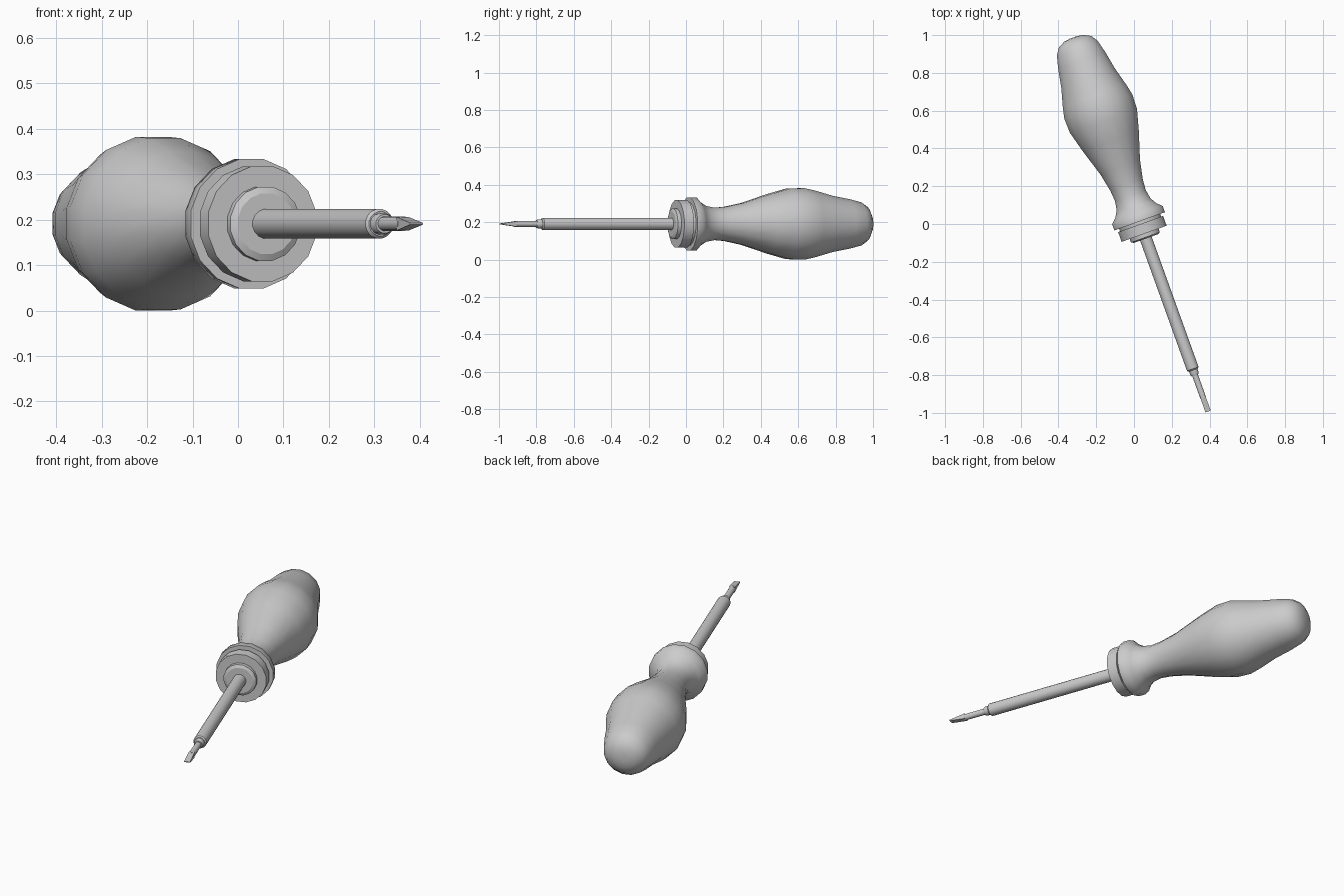
import bpy, bmesh, math
from mathutils import Matrix, Vector

if "Cube" in bpy.data.objects:
    bpy.data.objects.remove(bpy.data.objects["Cube"])

SIDES = 16
PLACE = Matrix.Translation((0.035, 0.0, 0.191)) @ Matrix.Rotation(math.radians(19.8), 4, 'Z')

grey = bpy.data.materials.new("plain_grey")
grey.use_nodes = True
colour = (0.6, 0.6, 0.6, 1)
grey.diffuse_color = colour
grey.node_tree.nodes["Principled BSDF"].inputs["Base Color"].default_value = colour


def finish(name, bm, angle):
    """Turn a bmesh into a placed, shaded object."""
    bmesh.ops.recalc_face_normals(bm, faces=bm.faces)
    mesh = bpy.data.meshes.new(name)
    bm.to_mesh(mesh)
    bm.free()
    mesh.materials.append(grey)
    obj = bpy.data.objects.new(name, mesh)
    bpy.context.collection.objects.link(obj)
    obj.matrix_world = PLACE
    bpy.ops.object.select_all(action='DESELECT')
    obj.select_set(True)
    bpy.context.view_layer.objects.active = obj
    bpy.ops.object.shade_smooth_by_angle(angle=math.radians(angle))
    return obj


def loft(name, sections, angle=35):
    """Join rings given as (distance along axis, half width, half height)."""
    bm = bmesh.new()
    rings = []
    for along, wide, high in sections:
        ring = []
        for i in range(SIDES):
            a = (i + 0.5) * math.tau / SIDES
            ring.append(bm.verts.new((wide * math.cos(a), along, high * math.sin(a))))
        rings.append(ring)
    for a, b in zip(rings, rings[1:]):
        for i in range(SIDES):
            j = (i + 1) % SIDES
            bm.faces.new((a[i], a[j], b[j], b[i]))
    bm.faces.new(rings[0])
    bm.faces.new(rings[-1])
    return finish(name, bm, angle)


def lathe(name, profile, angle=35):
    return loft(name, [(u, r, r) for u, r in profile], angle)


# Swelling grip with a flared front rim and rounded butt
lathe("handle", [(0.015, 0.145), (0.05, 0.145), (0.075, 0.118), (0.11, 0.097),
                 (0.16, 0.088), (0.22, 0.093), (0.32, 0.114), (0.47, 0.162),
                 (0.58, 0.192), (0.66, 0.195), (0.72, 0.182), (0.82, 0.154),
                 (0.92, 0.135), (0.99, 0.117), (1.025, 0.093), (1.045, 0.055),
                 (1.05, 0.02)], 50)

# Stepped collar with a narrow groove behind the front disc
lathe("collar_groove", [(-0.005, 0.118), (0.02, 0.118)])
lathe("collar_disc", [(-0.055, 0.129), (0.0, 0.129)])
lathe("collar_boss", [(-0.082, 0.068), (-0.075, 0.083), (-0.05, 0.083)], 25)

# Shaft, its end ferrule and the slim neck of the blade
lathe("shaft", [(-0.822, 0.027), (-0.815, 0.033), (-0.07, 0.033)])
lathe("shaft_ferrule", [(-0.85, 0.021), (-0.842, 0.024), (-0.815, 0.024)])
lathe("blade_neck", [(-0.975, 0.016), (-0.84, 0.016)])

# Flat wedge tip
bm = bmesh.new()
bmesh.ops.create_cube(bm, size=1)
for v in bm.verts:
    at_tip = v.co.y < 0
    v.co = Vector((v.co.x * (0.030 if at_tip else 0.028),
                   -1.055 if at_tip else -0.965,
                   v.co.z * (0.004 if at_tip else 0.030)))
finish("blade_tip", bm, 20)
